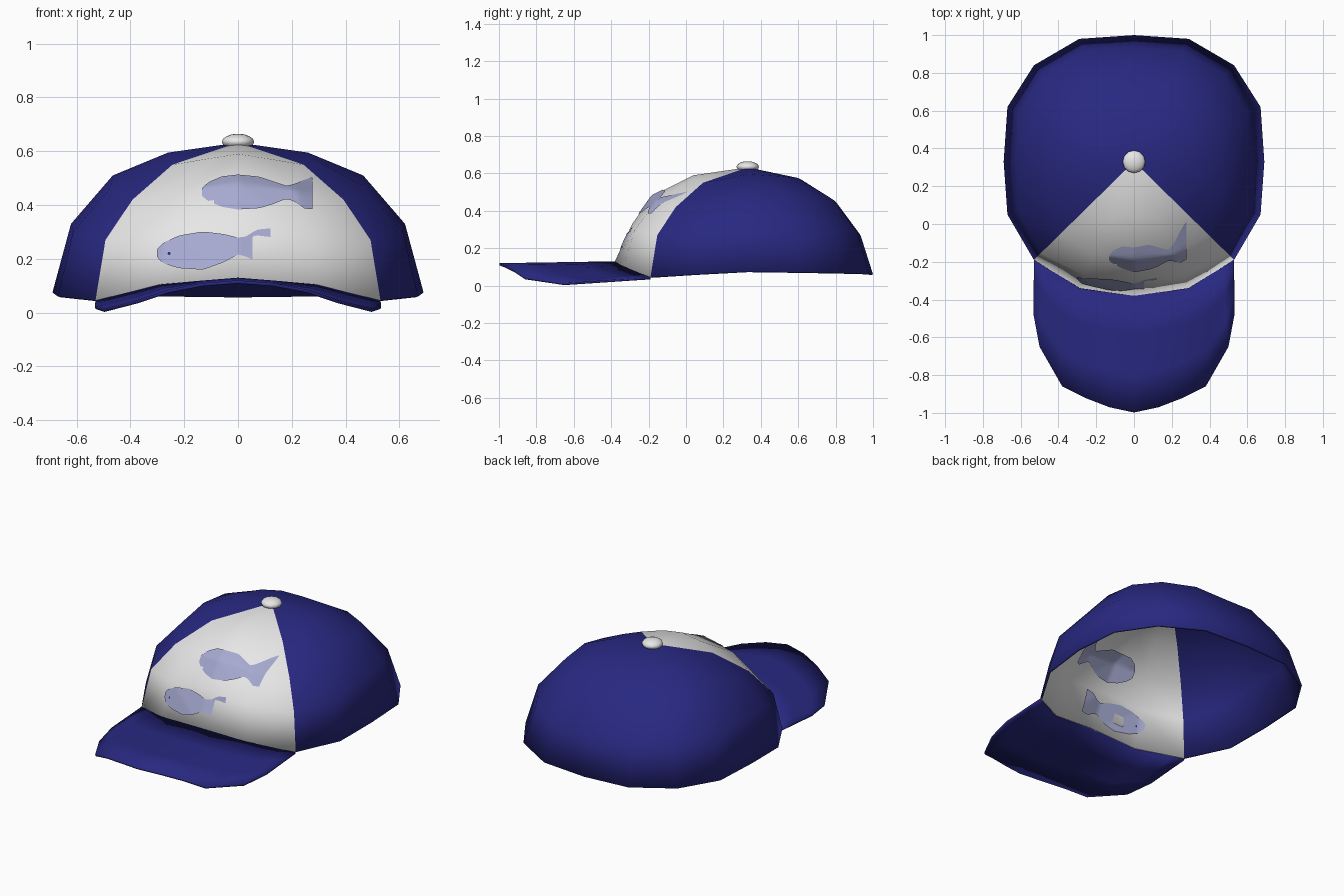
import bpy, bmesh, math
from mathutils import Vector
from mathutils.bvhtree import BVHTree

if "Cube" in bpy.data.objects:
    bpy.data.objects.remove(bpy.data.objects["Cube"], do_unlink=True)


def material(name, color):
    mat = bpy.data.materials.new(name)
    mat.use_nodes = True
    mat.diffuse_color = (*color, 1)
    mat.node_tree.nodes["Principled BSDF"].inputs["Base Color"].default_value = (*color, 1)
    return mat


navy = material("navy", (0.021, 0.021, 0.22))
white = material("white", (0.82, 0.82, 0.82))
pale_blue = material("pale_blue", (0.38, 0.4, 0.63))


def build(name, verts, faces, mats, thickness=0):
    mesh = bpy.data.meshes.new(name)
    mesh.from_pydata(verts, [], faces)
    for mat in mats:
        mesh.materials.append(mat)
    mesh.shade_smooth()
    obj = bpy.data.objects.new(name, mesh)
    bpy.context.collection.objects.link(obj)
    if thickness:
        mod = obj.modifiers.new("thickness", "SOLIDIFY")
        mod.thickness, mod.offset = thickness, -1
    return obj


def lerp(table, x):
    """Interpolate rows of (key, values...) at x."""
    for a, b in zip(table, table[1:]):
        if x <= b[0]:
            t = (x - a[0]) / (b[0] - a[0])
            return [p + (q - p) * t for p, q in zip(a[1:], b[1:])]
    return list(table[-1][1:])


# Crown: half rim from front to back, and (scale, height) profiles at key columns
CENTER_Y, TOP = 0.33, 0.632
rim = [(0, -0.38), (0.29, -0.34), (0.53, -0.19), (0.67, 0.05), (0.69, 0.33),
       (0.67, 0.62), (0.53, 0.84), (0.29, 0.98), (0, 1.0)]
rings = [
    [(0, 1, 0.13), (2, 1, 0.045), (4, 1, 0.075), (8, 1, 0.06)],
    [(0, 0.87, 0.33), (2, 0.93, 0.27), (4, 0.9, 0.33), (8, 0.9, 0.27)],
    [(0, 0.72, 0.48), (2, 0.74, 0.42), (4, 0.675, 0.51), (8, 0.707, 0.445)],
    [(0, 0.41, 0.59), (2, 0.46, 0.55), (4, 0.377, 0.595), (8, 0.42, 0.57)],
]
N = 16
verts, faces = [], []
for ring in rings:
    for i in range(N):
        j = min(i, N - i)
        side = 1 if i <= N // 2 else -1
        scale, z = lerp(ring, j)
        x, y = rim[j]
        verts.append((side * x * scale, CENTER_Y + (y - CENTER_Y) * scale, z))
apex = len(verts)
verts.append((0, CENTER_Y, TOP))
for r in range(len(rings)):
    for i in range(N):
        a, b = r * N + i, r * N + (i + 1) % N
        faces.append((a, b, apex) if r == len(rings) - 1 else (a, b, b + N, a + N))
crown = build("crown", verts, faces, [navy, white], 0.012)
for poly in crown.data.polygons:
    column = poly.index % N
    poly.material_index = int(column < 2 or column >= N - 2)   # front panel
surface = BVHTree.FromPolygons([Vector(v) for v in verts], faces)

# Brim: half inner and outer edges, mirrored and bridged
inner = [(0, -0.38, 0.13), (0.15, -0.36, 0.118), (0.29, -0.34, 0.105),
         (0.41, -0.265, 0.075), (0.47, -0.23, 0.06), (0.53, -0.19, 0.045)]
outer = [(0, -0.998, 0.12), (0.13, -0.97, 0.11), (0.26, -0.92, 0.085),
         (0.38, -0.86, 0.045), (0.5, -0.65, 0.014), (0.532, -0.48, 0.026)]


def mirrored(edge):
    return [Vector((-x, y, z)) for x, y, z in reversed(edge[1:])] + [Vector(p) for p in edge]


edge_in, edge_out = mirrored(inner), mirrored(outer)
cols, steps = len(edge_in), 3
verts = [p.lerp(q, s / steps) for s in range(steps + 1) for p, q in zip(edge_in, edge_out)]
faces = [((s + 1) * cols + c, (s + 1) * cols + c + 1, s * cols + c + 1, s * cols + c)
         for s in range(steps) for c in range(cols - 1)]
build("brim", verts, faces, [navy], 0.012)

# Top button
bpy.ops.mesh.primitive_uv_sphere_add(segments=12, ring_count=8, radius=1, location=(0, CENTER_Y, 0.635))
button = bpy.context.object
button.name = "top_button"
button.scale = (0.06, 0.06, 0.03)
button.data.materials.append(white)
bpy.ops.object.shade_smooth()


# Painted fish: outlines of (x, bottom, top) laid on both sides of the front panel
def decal(name, outline, mat, lift, nx=28, nz=10):
    start, end = outline[0][0], outline[-1][0]
    out_dir = Vector((0, -0.7, 0.7))
    points = []
    for i in range(nx + 1):
        x = start + (end - start) * i / nx
        low, high = lerp(outline, x)
        for k in range(nz + 1):
            z = low + (high - low) * k / nz
            points.append(surface.ray_cast(Vector((x, -2, z)), Vector((0, 1, 0)))[0])
    quads = []
    for i in range(nx):
        for k in range(nz):
            a = i * (nz + 1) + k
            quads.append((a, a + nz + 1, a + nz + 2, a + 1))
    build(name + "_outside", [p + out_dir * lift for p in points], quads, [mat])
    build(name + "_inside", [p - out_dir * (0.018 + lift) for p in points],
          [q[::-1] for q in quads], [mat])


upper = [(-0.133, 0.43, 0.46), (-0.11, 0.41, 0.482), (-0.06, 0.39, 0.503), (0, 0.38, 0.51),
         (0.08, 0.385, 0.502), (0.13, 0.4, 0.485), (0.18, 0.42, 0.468), (0.21, 0.41, 0.475),
         (0.25, 0.382, 0.492), (0.277, 0.382, 0.5)]
lower = [(-0.302, 0.205, 0.23), (-0.28, 0.18, 0.255), (-0.22, 0.162, 0.283), (-0.13, 0.156, 0.298),
         (-0.05, 0.185, 0.288), (0, 0.213, 0.275), (0.03, 0.205, 0.28), (0.07, 0.185, 0.305),
         (0.12, 0.185, 0.31)]
decal("upper_fish", upper, pale_blue, 0.005)
decal("lower_fish", lower, pale_blue, 0.005)
eye = [(-0.256 + 0.006 * math.cos(a), 0.215 - 0.006 * math.sin(a), 0.215 + 0.006 * math.sin(a))
       for a in (math.pi * (1 - k / 6) for k in range(7))]
decal("lower_fish_eye", eye, navy, 0.007, 6, 2)
